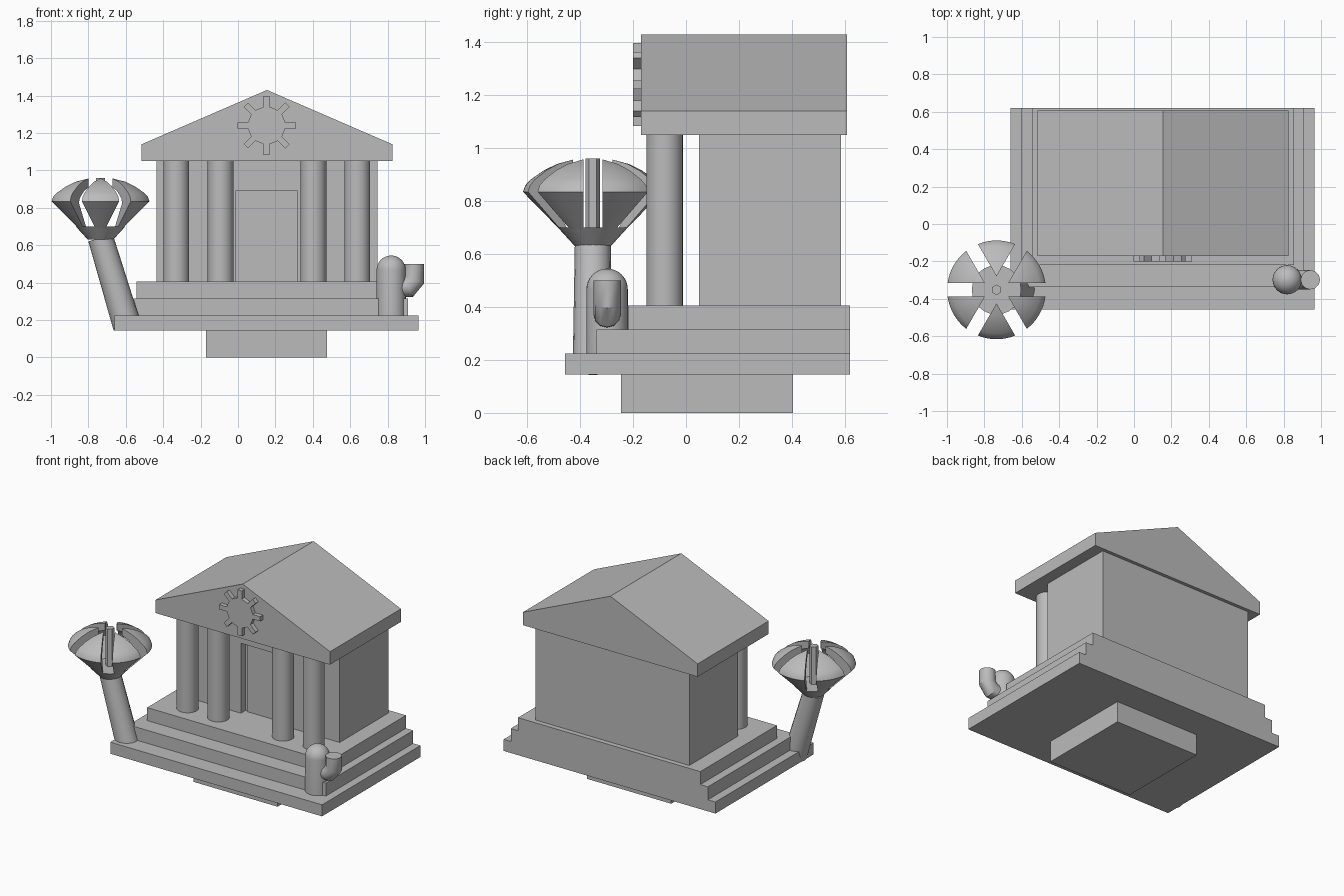
import bpy, bmesh, math
from mathutils import Vector

cube = bpy.data.objects.get("Cube")
if cube:
    bpy.data.objects.remove(cube)

stone = bpy.data.materials.new("grey_stone")
stone.use_nodes = True
GREY = (0.5, 0.5, 0.5, 1)
stone.diffuse_color = GREY
stone.node_tree.nodes["Principled BSDF"].inputs["Base Color"].default_value = GREY


def finish(bm, name, smooth=None):
    """Turn a bmesh into a named object, optionally smoothed up to an angle."""
    bmesh.ops.recalc_face_normals(bm, faces=bm.faces)
    mesh = bpy.data.meshes.new(name)
    bm.to_mesh(mesh)
    bm.free()
    mesh.materials.append(stone)
    obj = bpy.data.objects.new(name, mesh)
    bpy.context.collection.objects.link(obj)
    if smooth:
        bpy.ops.object.select_all(action='DESELECT')
        obj.select_set(True)
        bpy.context.view_layer.objects.active = obj
        bpy.ops.object.shade_smooth_by_angle(angle=math.radians(smooth))
    return obj


def box(name, x, y, z):
    bm = bmesh.new()
    bmesh.ops.create_cube(bm, size=1)
    for v in bm.verts:
        v.co = [lo + (c + 0.5) * (hi - lo) for c, (lo, hi) in zip(v.co, (x, y, z))]
    return finish(bm, name)


def prism(name, outline, y0, y1):
    """Extrude an x-z outline along y."""
    bm = bmesh.new()
    face = bm.faces.new([bm.verts.new((x, y0, z)) for x, z in outline])
    new = bmesh.ops.extrude_face_region(bm, geom=[face])["geom"]
    moved = [g for g in new if isinstance(g, bmesh.types.BMVert)]
    bmesh.ops.translate(bm, verts=moved, vec=(0, y1 - y0, 0))
    return finish(bm, name)


def bridge(bm, rings, wrap=True):
    """Join matching rings of vertices and cap both ends."""
    n = len(rings[0])
    for a, b in zip(rings, rings[1:]):
        for i in range(n):
            j = (i + 1) % n
            bm.faces.new((a[i], a[j], b[j], b[i]))
    bm.faces.new(rings[0])
    bm.faces.new(rings[-1])


def tube(name, points, radii, sides, smooth=40):
    """Mitred round tube along a path in an x-z plane."""
    pts = [Vector(p) for p in points]
    across = Vector((0, 1, 0))
    bm = bmesh.new()
    rings = []
    for k, p in enumerate(pts):
        before = (p - pts[k - 1]).normalized() if k else (pts[1] - p).normalized()
        after = (pts[k + 1] - p).normalized() if k + 1 < len(pts) else before
        along = (before + after).normalized()
        side = along.cross(across) / along.dot(before)
        rings.append([bm.verts.new(p + radii[k] * (across * math.cos(a) + side * math.sin(a)))
                      for a in (math.tau * i / sides for i in range(sides))])
    bridge(bm, rings)
    return finish(bm, name, smooth)


# Plinth and three steps, flush at the back
box("plinth", (-0.17, 0.475), (-0.245, 0.405), (0, 0.145))
for i, z in enumerate((0.145, 0.225, 0.315)):
    box(f"step_{i + 1}", (-0.66 + 0.058 * i, 0.965 - 0.055 * i),
        (-0.457 + 0.119 * i, 0.62), (z, (0.225, 0.315, 0.405)[i]))

# Hall with a recessed doorway
DOOR = (-0.013, 0.317)
box("hall_body", (-0.435, 0.745), (0.1, 0.585), (0.405, 1.05))
prism("front_wall", [(-0.435, 0.405), (DOOR[0], 0.405), (DOOR[0], 0.89), (DOOR[1], 0.89),
                     (DOOR[1], 0.405), (0.745, 0.405), (0.745, 1.05), (-0.435, 1.05)], 0.05, 0.1)
box("door", (0.003, 0.301), (0.092, 0.11), (0.405, 0.872))

# Columns
for i, x in enumerate((-0.33, -0.093, 0.403, 0.638)):
    tube(f"column_{i + 1}", [(x, -0.081, 0.405), (x, -0.081, 1.05)], (0.069, 0.069), 32)

# Gabled roof with a toothed emblem
prism("roof", [(-0.515, 1.05), (0.825, 1.05), (0.825, 1.14), (0.155, 1.43), (-0.515, 1.14)],
      -0.17, 0.608)
outline = []
for k in range(8):
    a = k * math.tau / 8
    for r, t in ((0.1, -0.016), (0.157, -0.016), (0.157, 0.016), (0.1, 0.016)):
        outline.append((0.153 + r * math.cos(a) - t * math.sin(a),
                        1.24 + r * math.sin(a) + t * math.cos(a)))
prism("gable_emblem", outline, -0.2, -0.165)

# Leaning tree: trunk, flared neck, centre post
CX, CY = -0.735, -0.352
tube("tree_trunk", [(-0.592, CY, 0.165), (CX, CY, 0.64)], (0.076, 0.068), 16)
tube("crown_neck", [(CX, CY, 0.63), (CX, CY, 0.7)], (0.068, 0.132), 24)
tube("crown_post", [(CX, CY, 0.69), (CX, CY, 0.96)], (0.028, 0.028), 6, 20)

# Six hollow crown petals separated by parallel gaps
SECTION = [(0.125, 0.693), (0.264, 0.835), (0.255, 0.86), (0.234, 0.882), (0.185, 0.916),
           (0.136, 0.94), (0.074, 0.957), (0.074, 0.91), (0.12, 0.89), (0.165, 0.85),
           (0.172, 0.825), (0.1, 0.7)]
for k in range(6):
    middle = math.radians(30 + 60 * k)
    bm = bmesh.new()
    rings = []
    for s in range(9):
        ring = []
        for r, z in SECTION:
            spread = math.radians(30) - math.asin(0.036 / r)
            a = middle + spread * (s / 4 - 1)
            ring.append(bm.verts.new((CX + r * math.cos(a), CY + r * math.sin(a), z)))
        rings.append(ring)
    bridge(bm, rings)
    finish(bm, f"crown_petal_{k + 1}", 35)

# Cactus: domed body with one bent arm
BX, BY, BR = 0.819, -0.298, 0.078
dome = [(0.467 + BR * math.sin(a), BR * math.cos(a))
        for a in (math.radians(d) for d in range(0, 90, 11))]
body = [(0.22, BR)] + dome
tube("cactus_body", [(BX, BY, z) for z, r in body], [r for z, r in body], 32)
tube("cactus_arm", [(0.84, BY, 0.372), (0.91, BY, 0.375), (0.943, BY, 0.415), (0.943, BY, 0.5)],
     [0.052] * 4, 12, 32)
